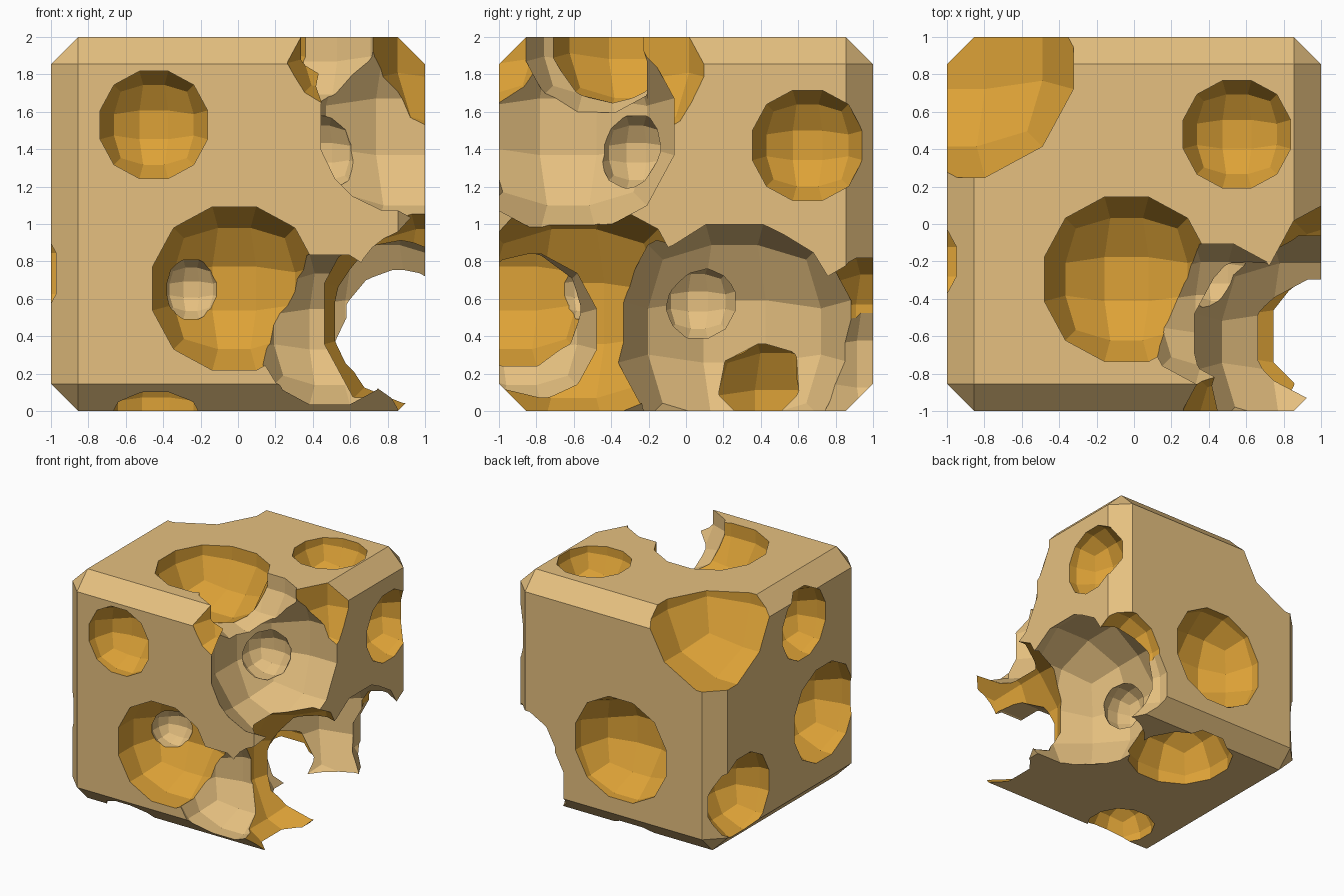
import bpy, bmesh, math
from mathutils import Vector

if "Cube" in bpy.data.objects:
    bpy.data.objects.remove(bpy.data.objects["Cube"])


def material(name, color):
    m = bpy.data.materials.new(name)
    m.diffuse_color = (*color, 1)
    m.use_nodes = True
    m.node_tree.nodes["Principled BSDF"].inputs["Base Color"].default_value = m.diffuse_color
    return m


RIND = material("pale_tan", (0.79, 0.53, 0.215))
HOLE = material("golden_orange", (0.73, 0.365, 0.038))


def add_object(name, bm):
    mesh = bpy.data.meshes.new(name)
    bm.to_mesh(mesh)
    bm.free()
    mesh.materials.append(RIND)
    mesh.materials.append(HOLE)
    ob = bpy.data.objects.new(name, mesh)
    bpy.context.collection.objects.link(ob)
    return ob


# Cube block with chamfered edges
bm = bmesh.new()
bmesh.ops.create_cube(bm, size=2)
bmesh.ops.translate(bm, verts=bm.verts, vec=(0, 0, 1))
bmesh.ops.bevel(bm, geom=bm.edges[:], offset=0.145, segments=1,
                affect='EDGES', profile=0.5)
bmesh.ops.recalc_face_normals(bm, faces=bm.faces[:])
block = add_object("cheese_block", bm)


# Low-poly quad ball: each cube side split three by three
def ball(name, center, radius, mat_index):
    bm = bmesh.new()
    bmesh.ops.create_cube(bm, size=2)
    bmesh.ops.subdivide_edges(bm, edges=bm.edges[:], cuts=2, use_grid_fill=True)
    for v in bm.verts:
        p = Vector([math.tan(c * math.pi / 4) for c in v.co])
        v.co = p.normalized() * radius + Vector(center)
    for f in bm.faces:
        f.material_index = mat_index
    bmesh.ops.recalc_face_normals(bm, faces=bm.faces[:])
    ob = add_object(name, bm)
    ob.hide_render = True
    return ob


def volume(mesh):
    bm = bmesh.new()
    bm.from_mesh(mesh)
    v = bm.calc_volume(signed=True)
    bm.free()
    return v


# Keep only the main piece, without stray chips
def drop_chips(mesh):
    bm = bmesh.new()
    bm.from_mesh(mesh)
    seen, islands = set(), []
    for start in bm.faces:
        if start in seen:
            continue
        seen.add(start)
        stack, island = [start], []
        while stack:
            f = stack.pop()
            island.append(f)
            for g in {g for v in f.verts for g in v.link_faces} - seen:
                seen.add(g)
                stack.append(g)
        islands.append(island)
    islands.sort(key=lambda s: sum(f.calc_area() for f in s))
    chips = [f for s in islands[:-1] for f in s]
    if chips:
        bmesh.ops.delete(bm, geom=chips, context='FACES')
    bm.to_mesh(mesh)
    bm.free()


# Cut one ball out of the block; retry slightly moved if a cut goes wrong
def cut(center, radius, mat_index):
    before = volume(block.data)
    for attempt in range(8):
        solver = 'MANIFOLD' if attempt % 2 == 0 else 'EXACT'
        shift = 0.0013 * attempt
        c = ball("hole_cutter", Vector(center) + Vector((shift, -shift * 0.7, shift * 0.4)),
                 radius, mat_index)
        mod = block.modifiers.new("hole", 'BOOLEAN')
        mod.operation = 'DIFFERENCE'
        mod.solver = solver
        mod.object = c
        bpy.context.view_layer.update()
        deps = bpy.context.evaluated_depsgraph_get()
        mesh = bpy.data.meshes.new_from_object(block.evaluated_get(deps))
        lost = before - volume(mesh)
        limit = volume(c.data)
        block.modifiers.clear()
        bpy.data.objects.remove(c)
        if 1e-5 < lost < limit * 1.01:
            drop_chips(mesh)
            block.data = mesh
            return
    print("cut failed", center)


# Orange holes: x, y, z, radius
orange = [
    (-0.45, -1.0, 1.53, 0.307),    # front, upper
    (-0.02, -0.91, 0.655, 0.467),  # front, large
    (-0.44, -0.70, 0.0, 0.29),     # bottom, front
    (-0.10, 0.48, 0.0, 0.445),     # bottom, back
    (-0.04, -0.295, 2.0, 0.47),    # top, large
    (0.55, 0.48, 2.0, 0.307),      # top, small
    (1.0, 0.65, 1.42, 0.315),      # right
    (1.27, -0.40, 1.92, 0.60),     # right top edge
    (0.60, -1.08, 1.95, 0.36),     # front top edge
    (1.07, -0.60, 0.52, 0.65),     # front right edge
    (0.90, 1.0, 0.48, 0.36),       # back right edge
    (-0.97, 0.895, 2.08, 0.69),    # back left top corner
    (-1.0, -0.2, 1.61, 0.315),     # left, upper
    (-1.0, -0.475, 0.735, 0.435),  # left, large
    (-1.0, 0.63, 0.43, 0.37),      # left, back
    (-0.07, 1.04, 0.72, 0.467),    # back
]
# Tan holes, cut afterwards
tan = [
    (0.89, -0.63, 1.52, 0.605),    # front right edge, upper
    (0.45, -0.265, 1.38, 0.21),    # small pit in the one above
    (0.43, -0.48, 1.97, 0.40),     # top
    (0.49, -0.88, 0.437, 0.43),    # front, lower
    (-0.25, -0.555, 0.65, 0.168),  # small pit in the large front hole
    (0.74, 0.26, 0.425, 0.665),    # right, large
    (0.12, 0.065, 0.585, 0.21),    # small pit in the right hole
    (0.95, 1.04, 0.25, 0.50),      # back right bottom corner
]

for group, idx in ((orange, 1), (tan, 0)):
    for i, (x, y, z, r) in enumerate(group):
        j = 0.0007 * (i + 1) / len(group)   # avoids coplanar cuts
        cut((x + j, y - j, z + j), r, idx)

for p in block.data.polygons:
    p.use_smooth = False
